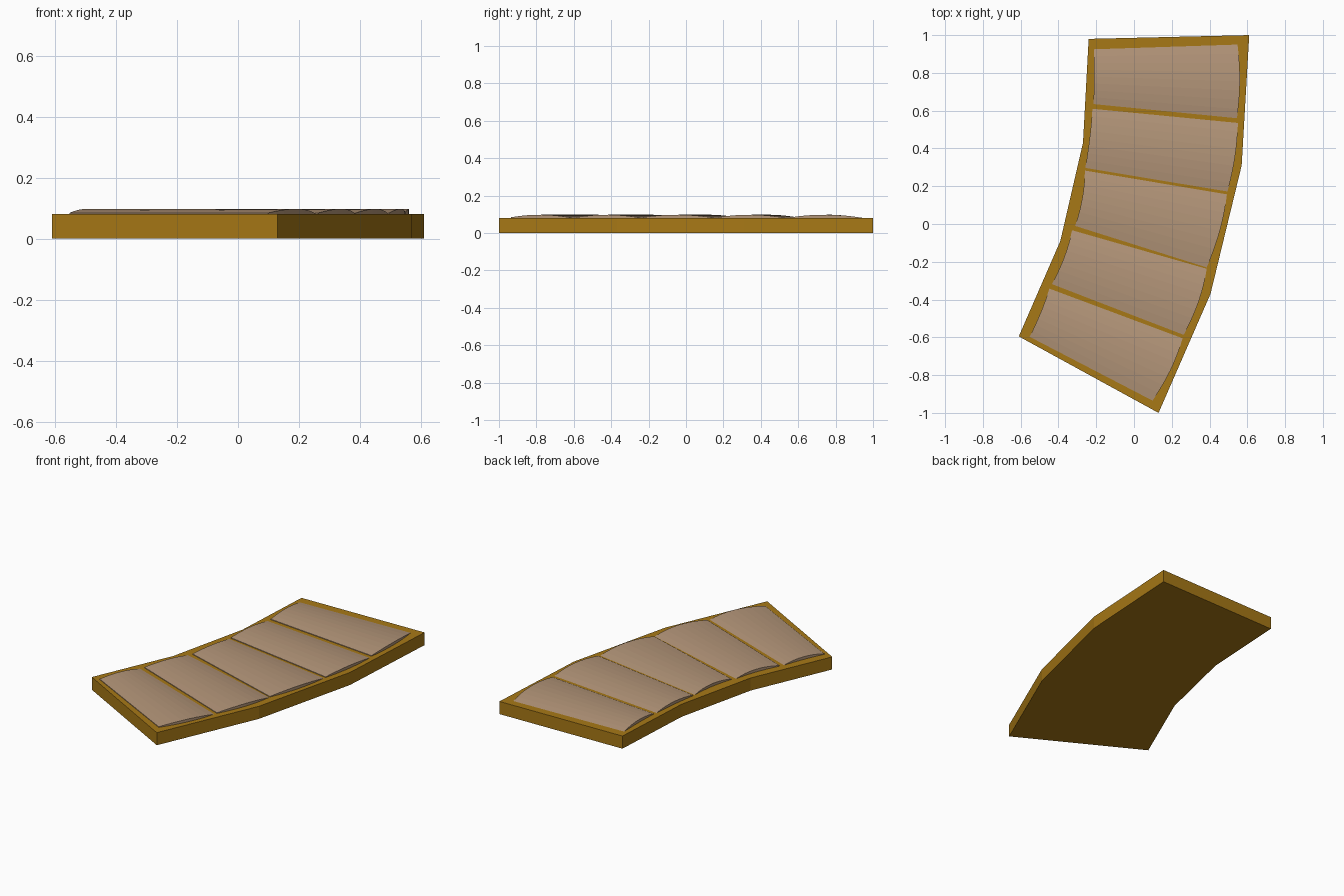
import bpy, bmesh
from mathutils import Vector

if "Cube" in bpy.data.objects:
    bpy.data.objects.remove(bpy.data.objects["Cube"])


def material(name, color):
    m = bpy.data.materials.new(name)
    m.diffuse_color = (*color, 1)
    m.use_nodes = True
    m.node_tree.nodes["Principled BSDF"].inputs["Base Color"].default_value = m.diffuse_color
    return m


def finish(bm, name, mat):
    bmesh.ops.recalc_face_normals(bm, faces=bm.faces)
    me = bpy.data.meshes.new(name)
    bm.to_mesh(me)
    bm.free()
    me.materials.append(mat)
    ob = bpy.data.objects.new(name, me)
    bpy.context.collection.objects.link(ob)
    return ob


frame_mat = material("ochre_frame", (0.39, 0.19, 0.008))
panel_mat = material("tan_panel", (0.45, 0.30, 0.19))
TOP = 0.08

# Base slab: bent outline, extruded upward
outline = [(-0.24, 0.98), (-0.27, 0.43), (-0.39, -0.09), (-0.61, -0.595),
           (0.13, -1.0), (0.405, -0.37), (0.57, 0.31), (0.61, 1.0)]
bm = bmesh.new()
base = bm.faces.new([bm.verts.new((x, y, 0)) for x, y in outline])
ext = bmesh.ops.extrude_face_region(bm, geom=[base], use_keep_orig=True)
bmesh.ops.translate(bm, vec=(0, 0, TOP),
                    verts=[v for v in ext["geom"] if isinstance(v, bmesh.types.BMVert)])
finish(bm, "base_slab", frame_mat)


# Cushion panel: shallow arched strip between two slightly bowed side edges
def panel(name, back_l, back_r, front_l, front_r, bow_l, bow_r, n=8):
    def side(a, b, bow, t):
        p = Vector(a).lerp(Vector(b), t)
        p.x += bow * 4 * t * (1 - t)
        return p

    bm = bmesh.new()
    rows = []
    for i in range(n + 1):
        t = i / n
        z = TOP + 0.004 * t + 0.0155 * 4 * t * (1 - t)
        l, r = side(back_l, front_l, bow_l, t), side(back_r, front_r, bow_r, t)
        rows.append([bm.verts.new((p.x, p.y, h)) for p, h in
                     ((l, TOP - 0.005), (l, z), (r, z), (r, TOP - 0.005))])
    for a, b in zip(rows, rows[1:]):
        for k in range(4):
            j = (k + 1) % 4
            bm.faces.new((a[k], a[j], b[j], b[k]))
    bm.faces.new(rows[0])
    bm.faces.new(rows[-1])
    finish(bm, name, panel_mat)


panels = [
    ((-0.213, 0.925), (0.548, 0.95), (-0.215, 0.635), (0.545, 0.56), 0.003, 0.014),
    ((-0.22, 0.61), (0.55, 0.535), (-0.258, 0.297), (0.495, 0.172), 0.004, 0.012),
    ((-0.26, 0.283), (0.492, 0.157), (-0.312, -0.01), (0.385, -0.23), 0.012, 0.016),
    ((-0.328, -0.033), (0.385, -0.237), (-0.435, -0.318), (0.263, -0.587), 0.012, 0.018),
    ((-0.448, -0.342), (0.257, -0.605), (-0.553, -0.597), (0.098, -0.935), 0.006, 0.018),
]
for i, p in enumerate(panels):
    panel(f"cushion_panel_{i + 1}", *p)
